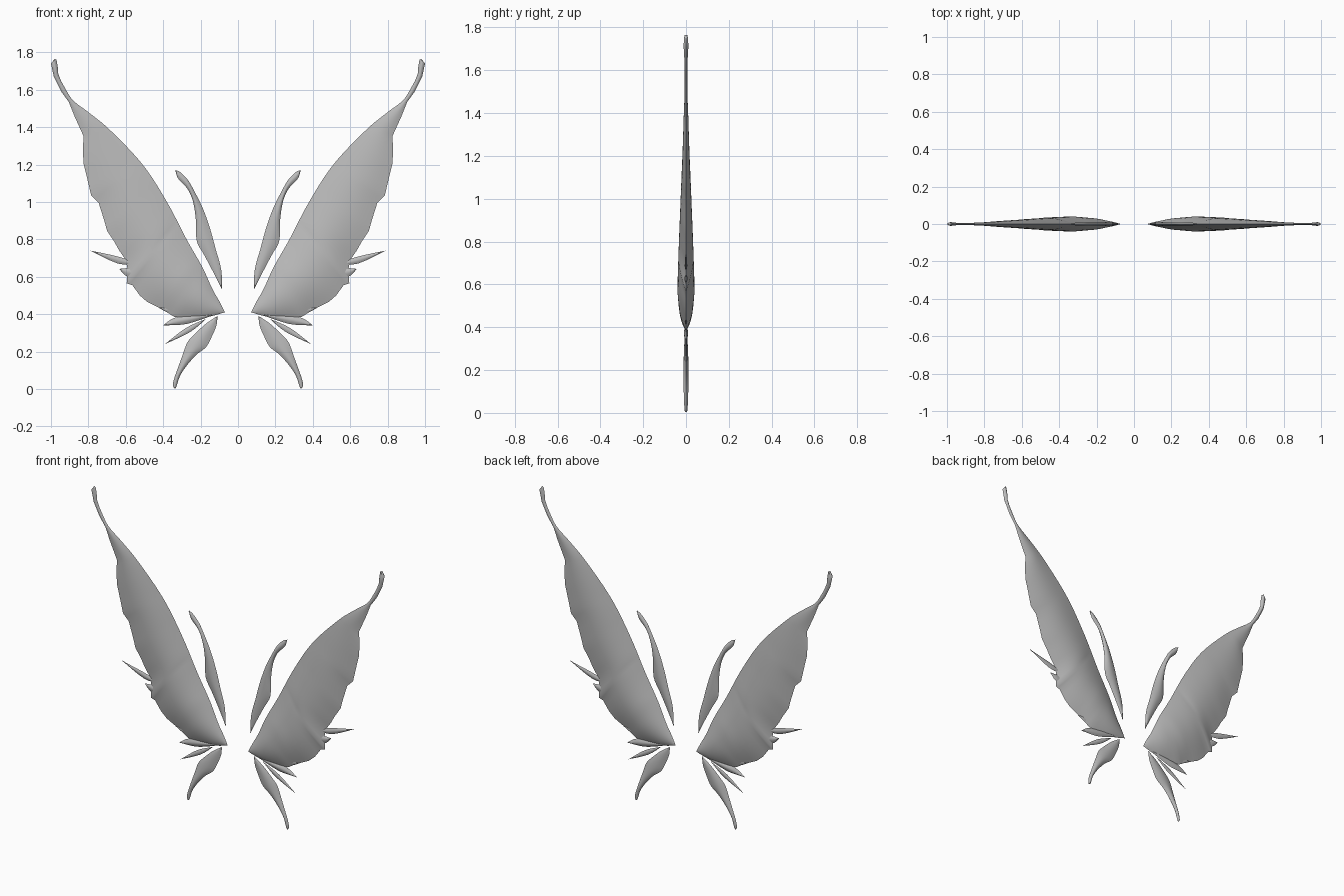
import bpy
import bmesh
import math
from mathutils import Vector

cube = bpy.data.objects.get("Cube")
if cube:
    bpy.data.objects.remove(cube, do_unlink=True)

# One plain grey for every part
grey = bpy.data.materials.new("wing grey")
grey.use_nodes = True
colour = (0.5, 0.5, 0.5, 1.0)
grey.diffuse_color = colour
grey.node_tree.nodes["Principled BSDF"].inputs["Base Color"].default_value = colour


def points(pairs):
    """Outline points, given in hundredths as (x, z)."""
    return [Vector((x, z)) / 100 for x, z in pairs]


def smooth(pts, steps):
    """Catmull-Rom curve through the points."""
    out = []
    for i in range(len(pts) - 1):
        a, b, c = pts[max(i - 1, 0)], pts[i], pts[i + 1]
        d = pts[min(i + 2, len(pts) - 1)]
        for k in range(steps):
            t = k / steps
            out.append((b * 2 + (c - a) * t + (a * 2 - b * 5 + c * 4 - d) * t ** 2
                        + (b * 3 - a - c * 3 + d) * t ** 3) / 2)
    return out + [pts[-1]]


def lookup(table, key):
    """Linear interpolation in a sorted list of (key, value)."""
    for (k0, v0), (k1, v1) in zip(table, table[1:]):
        if key <= k1:
            t = max(0.0, (key - k0) / max(k1 - k0, 1e-6))
            return v0 + (v1 - v0) * t
    return table[-1][1]


def lens(name, edge_a, edge_b, thickness, columns):
    """Thin blade, domed front and back, between two edge curves, mirrored in x."""
    bm = bmesh.new()
    for side in (-1, 1):
        rows = []
        for i, (a, b) in enumerate(zip(edge_a, edge_b)):
            row = []
            for c in range(columns + 1):
                s = c / columns
                p = a.lerp(b, s)
                h = thickness(p, i / (len(edge_a) - 1)) * math.sin(math.pi * s)
                row.append(bm.verts.new((p.x, side * h, p.y)))
            rows.append(row)
        for r0, r1 in zip(rows, rows[1:]):
            for c in range(columns):
                bm.faces.new((r0[c], r0[c + 1], r1[c + 1], r1[c]))
    bmesh.ops.remove_doubles(bm, verts=bm.verts[:], dist=0.00005)
    bmesh.ops.dissolve_degenerate(bm, edges=bm.edges[:], dist=0.00005)
    bmesh.ops.recalc_face_normals(bm, faces=bm.faces[:])
    for f in bm.faces:
        f.smooth = True
    # Keep the rim crisp
    for e in bm.edges:
        if all(abs(v.co.y) < 1e-6 for v in e.verts):
            e.smooth = False
    mesh = bpy.data.meshes.new(name)
    bm.to_mesh(mesh)
    bm.free()
    mesh.materials.append(grey)
    obj = bpy.data.objects.new(name, mesh)
    bpy.context.collection.objects.link(obj)
    obj.modifiers.new("mirror", "MIRROR").use_clip = False
    return obj


def feather(name, edge_a, edge_b, depth, steps=4):
    """Small blade whose two edges meet at both ends."""
    lens(name, smooth(points(edge_a), steps), smooth(points(edge_b), steps),
         lambda p, t: depth * (0.3 + 0.7 * math.sin(math.pi * t)), 6)


# Main wing: smooth leading edge, ragged trailing edge, paired by distance from root
leading = smooth(points([
    (7, 41), (10, 47), (13.5, 53), (19, 65), (27.5, 80), (38, 100), (51, 120),
    (68.5, 138.5), (80, 148), (88, 154), (92, 160), (96, 168), (96.5, 175),
    (98, 176.5)]), 8)
trailing = points([
    (7, 41), (12, 39.5), (18, 38), (28, 38), (34, 38.5), (38, 41), (42.5, 43.5),
    (48.5, 46.5), (52.5, 50), (56.5, 55.5), (59.5, 56.5), (59, 64), (60, 69),
    (63.5, 74), (66, 78.5), (70, 84.5), (71.5, 90), (74.5, 99.5), (78.5, 103.5),
    (80.5, 112), (82.5, 120), (83, 128), (82.5, 135), (87.5, 146), (90.5, 153.5),
    (94.5, 159), (98.5, 167), (100, 174), (98, 176.5)])
root = leading[0]
by_distance = [((p - root).length, p) for p in leading]
depths = [(0, 0), (.05, .012), (.15, .03), (.3, .04), (.42, .038), (.7, .028),
          (1, .017), (1.35, .006), (1.5, .006), (1.6, .012), (1.64, .006)]
rear = [p for a, b in zip(trailing, trailing[1:]) for p in (a, a.lerp(b, 0.5))]
rear.append(trailing[-1])
front = [lookup(by_distance, (p - root).length) for p in rear]
front[-1] = rear[-1].copy()
lens("main_wing", front, rear, lambda p, t: lookup(depths, (p - root).length), 14)

# Slender feather inside the leading edge
feather("upper_tendril",
        [(8.5, 53), (9, 64), (12, 75), (15, 86), (19, 97), (24, 107),
         (27, 112), (31, 116), (33.5, 117)],
        [(8.5, 53), (13, 62), (18, 71.5), (22, 79), (22.5, 90), (24, 100),
         (27, 107), (32, 112.5), (33.5, 117)], 0.012)

# Lower tail
feather("lower_tail",
        [(11, 39), (11.5, 34), (14, 28), (17, 22.5), (22, 18.5), (27, 13),
         (31, 7), (33, 1), (34, 0.3)],
        [(11, 39), (17, 35), (23, 29.5), (27, 25), (29.5, 18.5), (31.5, 13),
         (34, 6), (34.8, 2), (34, 0.3)], 0.012)

# Needle between tail and wing
feather("lower_needle", [(17, 37.5), (28, 32.5), (39, 24)],
        [(17, 37.5), (25.5, 30.5), (39, 24)], 0.005)

# Spikes along the trailing edge
feather("rear_spike", [(54, 67), (63, 70.5), (79, 74)],
        [(54, 67), (64, 67), (79, 74)], 0.006)
feather("rear_fin", [(50, 65), (57, 64.8), (63.5, 64.2)],
        [(50, 60), (59, 60), (63.5, 64.2)], 0.008)
feather("lower_spike", [(12, 40), (24, 39.5), (34, 38), (40, 34)],
        [(12, 40), (20, 37), (29, 34.5), (40, 34)], 0.01)
feather("lower_barb", [(34, 44), (39, 44), (42.5, 43.5)],
        [(34, 40), (38, 41), (42.5, 43.5)], 0.006)
